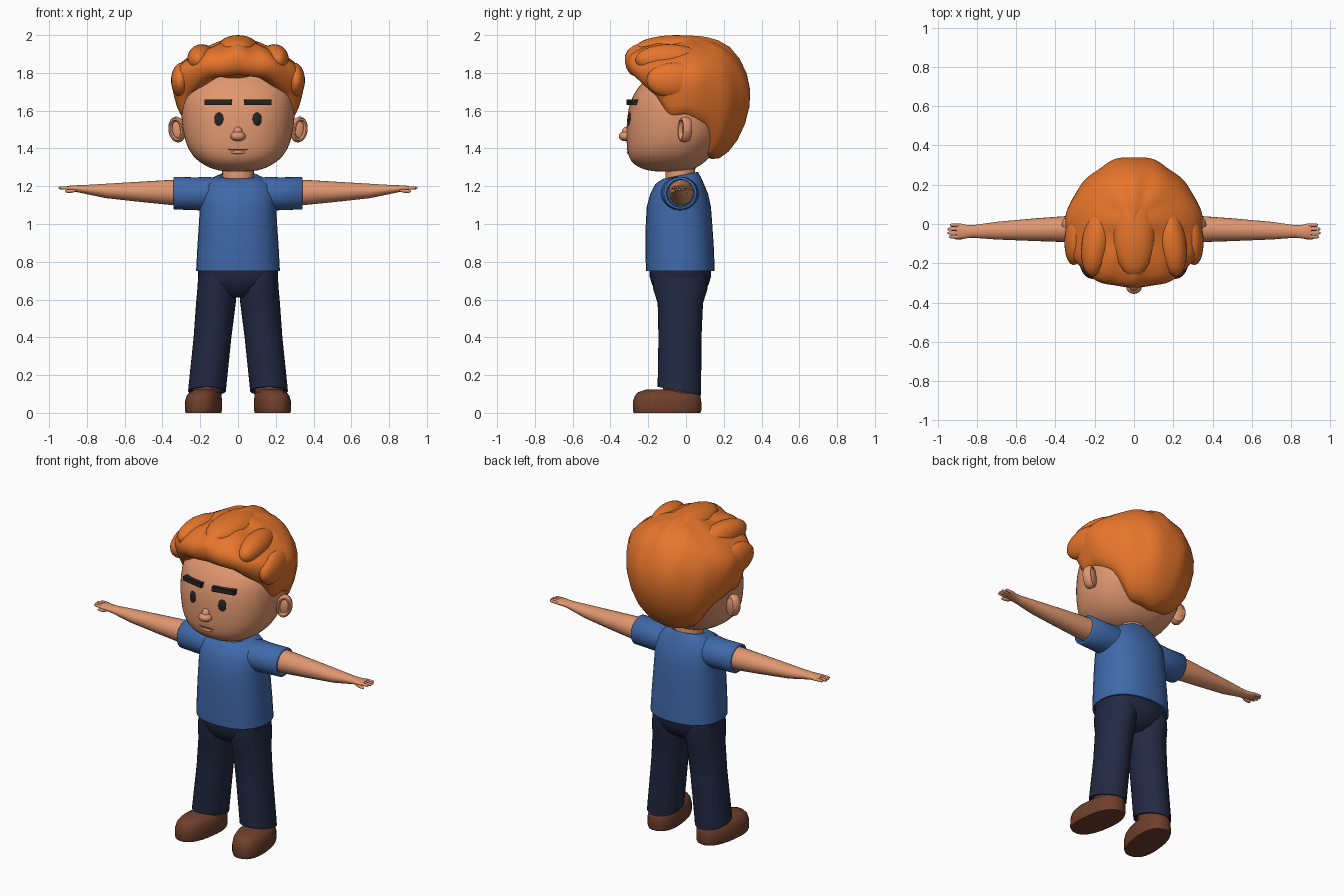
import bpy, bmesh
from math import sin, cos, pi, radians
from mathutils import Matrix, Vector


def mat(name, r, g, b):
    m = bpy.data.materials.new(name)
    m.diffuse_color = (r, g, b, 1)
    return m


SKIN = mat("skin", .75, .31, .16)
HAIR = mat("hair", .80, .18, .025)
SHIRT = mat("shirt", .05, .14, .40)
PANTS = mat("pants", .016, .022, .055)
SHOE = mat("shoe", .16, .05, .025)
DARK = mat("dark", .02, .018, .016)
LIP = mat("lip", .35, .11, .055)


def finish(name, bm, m, mirror=False, subsurf=0, angle=50):
    bmesh.ops.recalc_face_normals(bm, faces=bm.faces)
    me = bpy.data.meshes.new(name)
    bm.to_mesh(me)
    bm.free()
    ob = bpy.data.objects.new(name, me)
    bpy.context.collection.objects.link(ob)
    me.materials.append(m)
    bpy.ops.object.select_all(action='DESELECT')
    ob.select_set(True)
    bpy.context.view_layer.objects.active = ob
    bpy.ops.object.shade_smooth_by_angle(angle=radians(angle))
    if mirror:
        ob.modifiers.new("mirror", 'MIRROR').use_mirror_merge = False
    if subsurf:
        s = ob.modifiers.new("smooth", 'SUBSURF')
        s.levels = s.render_levels = subsurf
    return ob


def skin_rings(bm, rings, caps=True):
    for a, b in zip(rings, rings[1:]):
        for i in range(len(a)):
            j = (i + 1) % len(a)
            bm.faces.new((a[i], a[j], b[j], b[i]))
    if caps:
        bm.faces.new(rings[0])
        bm.faces.new(rings[-1])


def loft(name, rows, m, axis='z', n=32, power=2, turn=0, **kw):
    """rows: (position on axis, centre u, centre v, radius u, radius v, optional tilt)"""
    bm = bmesh.new()
    rings = []
    for t, u, v, ru, rv, *tilt in rows:
        ring = []
        for i in range(n):
            a = 2 * pi * i / n
            c, s = cos(a), sin(a)
            p = ru * abs(c) ** (2 / power) * (1 if c > 0 else -1)
            q = rv * abs(s) ** (2 / power) * (1 if s > 0 else -1)
            p, q = p * cos(turn) - q * sin(turn), p * sin(turn) + q * cos(turn)
            w = t + (tilt[0] * q if tilt else 0)
            co = (u + p, v + q, w) if axis == 'z' else (w, u + p, v + q)
            ring.append(bm.verts.new(co))
        rings.append(ring)
    skin_rings(bm, rings)
    return finish(name, bm, m, **kw)


def blob(name, c, r, m, rot=(0, 0, 0), **kw):
    bm = bmesh.new()
    R = Matrix.Rotation(rot[2], 4, 'Z') @ Matrix.Rotation(rot[1], 4, 'Y') @ Matrix.Rotation(rot[0], 4, 'X')
    bmesh.ops.create_uvsphere(bm, u_segments=24, v_segments=14, radius=1,
                              matrix=Matrix.Translation(c) @ R @ Matrix.Diagonal((*r, 1)))
    return finish(name, bm, m, **kw)


# Head and neck
loft("head", [(1.276, 0, -.09, .07, .08), (1.292, 0, -.095, .145, .145), (1.33, 0, -.095, .213, .203),
              (1.39, 0, -.08, .265, .234), (1.47, 0, -.055, .29, .262), (1.56, 0, -.04, .302, .275),
              (1.65, 0, -.03, .302, .268), (1.72, 0, -.02, .288, .24), (1.78, 0, 0, .25, .2),
              (1.86, 0, 0, .14, .12)], SKIN, power=2.3, subsurf=1)
loft("neck", [(1.18, 0, -.03, .09, .085), (1.24, 0, -.03, .083, .078), (1.34, 0, -.03, .085, .08)], SKIN)

# Face
blob("nose_tip", (0, -.32, 1.465), (.04, .036, .027), SKIN)
blob("nose_bridge", (0, -.315, 1.485), (.024, .025, .03), SKIN)
blob("eye", (.1, -.295, 1.55), (.027, .013, .04), DARK, rot=(0, 0, .22), mirror=True)
bm = bmesh.new()
bmesh.ops.create_cube(bm, size=1, matrix=Matrix.Translation((.104, -.283, 1.645)) @
                      Matrix.Rotation(.2, 4, 'Z') @ Matrix.Diagonal((.142, .035, .028, 1)))
finish("eyebrow", bm, DARK, mirror=True)
blob("mouth", (0, -.302, 1.395), (.062, .012, .005), LIP)
blob("lower_lip", (0, -.302, 1.38), (.04, .012, .01), SKIN)

# Ears: a shallow bowl with a raised rim
blob("ear", (.318, .005, 1.497), (.042, .022, .062), SKIN, rot=(0, .15, .3), mirror=True)
bm = bmesh.new()
place = Matrix.Translation((.322, -.005, 1.5)) @ Matrix.Rotation(.4, 4, 'Z') @ Matrix.Rotation(.15, 4, 'Y')
rim = []
for i in range(25):
    a = 2 * pi * i / 24
    d = Vector((cos(a) * .034, 0, sin(a) * .056))
    o = d.normalized()
    rim.append([bm.verts.new(place @ (d + o * cos(b) * .013 + Vector((0, sin(b) * .026, 0))))
                for b in [2 * pi * k / 10 for k in range(10)]])
skin_rings(bm, rim, caps=False)
finish("ear_rim", bm, SKIN, mirror=True)

# Hair cap: profiles (radius, height) from hairline to crown, by angle from the front
PROFILES = {
    0: [(.24, 1.785), (.30, 1.79), (.325, 1.86), (.315, 1.93), (.24, 1.97), (.1, 1.99)],
    30: [(.27, 1.765), (.325, 1.78), (.35, 1.84), (.325, 1.90), (.25, 1.95), (.1, 1.985)],
    60: [(.30, 1.66), (.335, 1.70), (.365, 1.78), (.355, 1.84), (.26, 1.92), (.1, 1.98)],
    73: [(.30, 1.53), (.327, 1.61), (.358, 1.76), (.355, 1.83), (.26, 1.91), (.1, 1.98)],
    90: [(.295, 1.56), (.327, 1.62), (.355, 1.75), (.35, 1.83), (.25, 1.92), (.1, 1.985)],
    115: [(.27, 1.49), (.32, 1.57), (.35, 1.71), (.335, 1.83), (.25, 1.93), (.1, 1.99)],
    130: [(.19, 1.35), (.285, 1.44), (.34, 1.64), (.33, 1.81), (.25, 1.94), (.1, 1.99)],
    180: [(.17, 1.325), (.28, 1.43), (.358, 1.63), (.34, 1.80), (.24, 1.96), (.1, 1.995)]}
keys = sorted(PROFILES)
bm = bmesh.new()
N = 60
columns = []
for i in range(N):
    az = 360 * i / N
    d = min(az, 360 - az)
    k = max(j for j in range(len(keys) - 1) if keys[j] <= d)
    f = (d - keys[k]) / (keys[k + 1] - keys[k])
    prof = [(p[0] + (q[0] - p[0]) * f, p[1] + (q[1] - p[1]) * f)
            for p, q in zip(PROFILES[keys[k]], PROFILES[keys[k + 1]])]
    prof.insert(0, (prof[0][0] * .6, prof[0][1] + .03))
    a = radians(az)
    col = []
    for s, (r, z) in enumerate(prof):
        if s in (3, 4):
            r *= 1 + .018 * cos(11 * a)
        x, y = r * sin(a), -r * cos(a)
        if s > 3:
            z += .011 * (cos(2 * pi * x / .15) - 1)
        col.append(bm.verts.new((x, y, z)))
    columns.append(col)
skin_rings(bm, list(zip(*columns)), caps=False)
crown = bm.verts.new((0, 0, 2.0))
for i in range(N):
    bm.faces.new((columns[i][-1], columns[(i + 1) % N][-1], crown))
finish("hair_cap", bm, HAIR, subsurf=1, angle=180)

# Hair locks swept back from the forehead
blob("front_quiff", (-.018, -.19, 1.85), (.147, .135, .08), HAIR, rot=(-.15, 0, 0))
blob("top_lock", (0, -.05, 1.93), (.11, .22, .07), HAIR)
blob("upper_lock", (.19, -.09, 1.87), (.075, .18, .082), HAIR, rot=(0, .2, .15), mirror=True)
blob("side_lock", (.295, -.06, 1.76), (.058, .15, .095), HAIR, rot=(0, 0, .1), mirror=True)

# Shirt with open hems
loft("shirt_body", [(.78, 0, -.03, .19, .15), (.75, 0, -.03, .21, .17), (.75, 0, -.03, .222, .182),
                    (.88, 0, -.034, .215, .181), (1.0, 0, -.037, .207, .176), (1.09, 0, -.038, .202, .17),
                    (1.16, 0, -.036, .2, .153), (1.21, 0, -.034, .183, .13), (1.24, 0, -.03, .145, .108, .1),
                    (1.258, 0, -.028, .098, .09, .2), (1.25, 0, -.028, .085, .08, .2)], SHIRT, power=2.3)
loft("sleeve", [(.08, -.035, 1.15, .09, .088), (.16, -.033, 1.16, .1, .09), (.22, -.031, 1.16, .092, .087),
                (.338, -.03, 1.163, .088, .086), (.342, -.03, 1.163, .084, .082), (.342, -.03, 1.163, .073, .073),
                (.31, -.03, 1.163, .068, .068)], SHIRT, axis='x', mirror=True)

# Arms and hands
loft("arm", [(.2, -.026, 1.165, .066, .068), (.35, -.026, 1.167, .066, .067), (.5, -.029, 1.17, .058, .055),
             (.7, -.034, 1.175, .045, .038), (.82, -.038, 1.184, .032, .022), (.855, -.039, 1.187, .034, .018),
             (.885, -.037, 1.189, .04, .015), (.905, -.036, 1.189, .037, .011)], SKIN, axis='x', n=24, mirror=True)
for i, (y, tip) in enumerate([(-.065, .942), (-.046, .949), (-.026, .949), (-.006, .938)]):
    loft(f"finger_{i + 1}", [(.89, y, 1.19, .009, .009), (.93, y, 1.191, .0085, .0085),
                             (tip - .004, y, 1.191, .007, .007), (tip, y, 1.191, .004, .004)],
         SKIN, axis='x', n=10, mirror=True)
blob("thumb", (.885, -.068, 1.175), (.033, .011, .01), SKIN, rot=(0, .1, -.12), mirror=True)

# Trousers
loft("trouser_hips", [(.61, 0, -.03, .05, .08), (.64, 0, -.03, .13, .125), (.68, 0, -.03, .19, .15),
                      (.72, 0, -.03, .213, .162), (.78, 0, -.03, .213, .165)], PANTS, power=2.3)
loft("trouser_leg", [(.14, .164, -.035, .08, .095, -.2), (.115, .164, -.035, .09, .106, -.2),
                     (.115, .164, -.035, .1, .115, -.2), (.14, .162, -.035, .1, .115, -.15),
                     (.4, .135, -.032, .1, .114), (.58, .117, -.03, .105, .12),
                     (.66, .11, -.03, .105, .145), (.74, .11, -.03, .1, .14)], PANTS, mirror=True)

# Shoes, toes turned slightly out
loft("shoe", [(0, .183, -.1, .09, .178), (.015, .183, -.1, .094, .183), (.06, .182, -.1, .094, .182),
              (.09, .18, -.098, .088, .175), (.11, .177, -.095, .075, .16), (.124, .172, -.085, .05, .125)],
     SHOE, power=2.4, turn=.14, mirror=True)
loft("ankle", [(.08, .166, -.035, .078, .09), (.17, .164, -.035, .075, .085)], SHOE, mirror=True)
